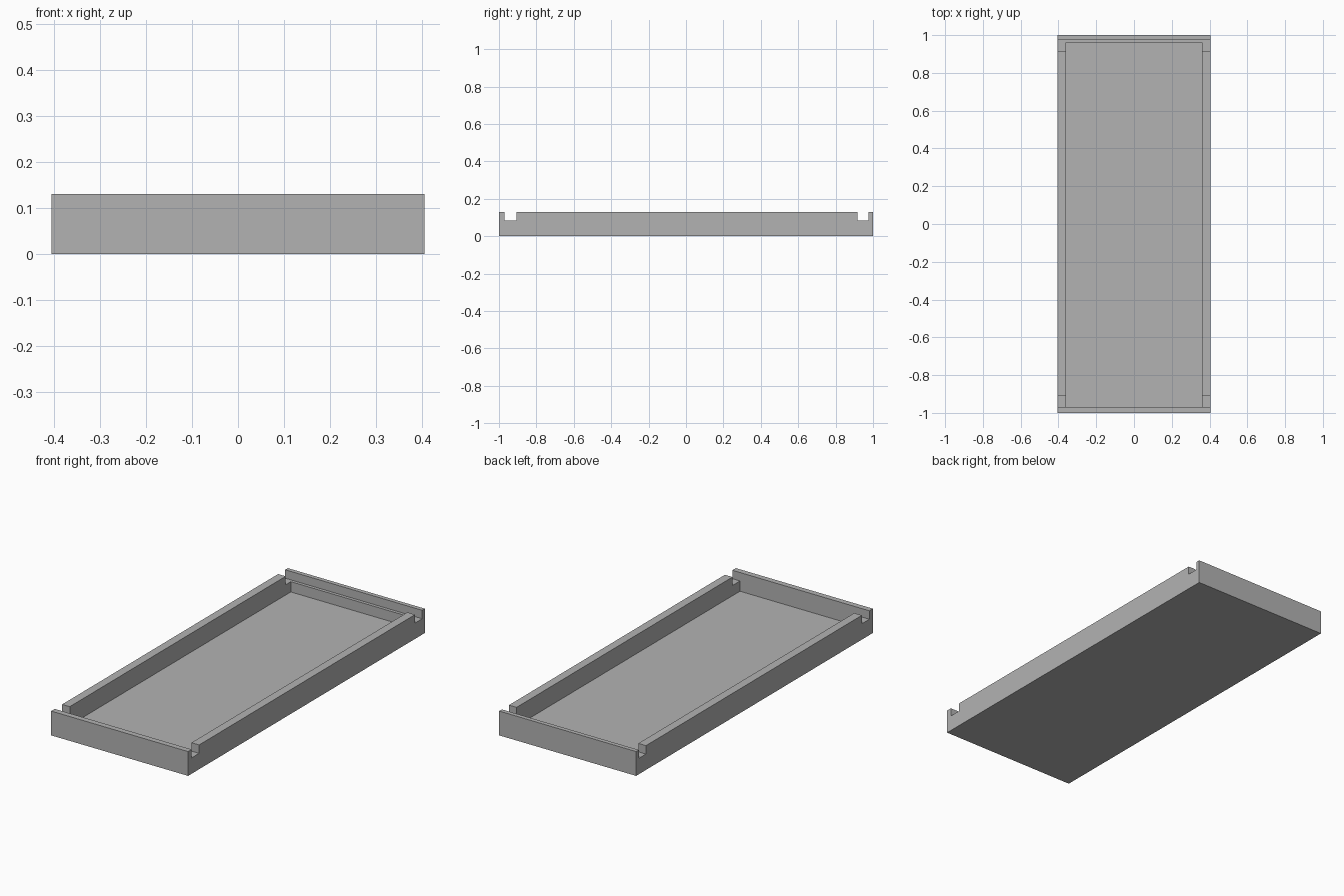
import bpy
import bmesh
from mathutils import Matrix, Vector

cube = bpy.data.objects.get("Cube")
if cube:
    bpy.data.objects.remove(cube, do_unlink=True)

HALF_W, HALF_L, HEIGHT = 0.405, 1.0, 0.13
SIDE_WALL, FLOOR, NOTCH_Z = 0.045, 0.03, 0.085
FRONT_NOTCH = (-0.97, -0.907)
BACK_NOTCH = (0.917, 0.977)
POCKET_Y = (FRONT_NOTCH[0], 0.96)

# Colour
grey = bpy.data.materials.new("plain grey")
grey.use_nodes = True
colour = (0.45, 0.45, 0.45, 1)
grey.diffuse_color = colour
grey.node_tree.nodes["Principled BSDF"].inputs["Base Color"].default_value = colour


def finish(name, bm):
    bmesh.ops.recalc_face_normals(bm, faces=bm.faces)
    mesh = bpy.data.meshes.new(name)
    bm.to_mesh(mesh)
    bm.free()
    mesh.materials.append(grey)
    obj = bpy.data.objects.new(name, mesh)
    bpy.context.collection.objects.link(obj)
    return obj


# Tray body: side profile with two notches, extruded across the width
profile = [(-HALF_L, 0), (HALF_L, 0), (HALF_L, HEIGHT)]
for near, far in (BACK_NOTCH, FRONT_NOTCH):
    profile += [(far, HEIGHT), (far, NOTCH_Z), (near, NOTCH_Z), (near, HEIGHT)]
profile.append((-HALF_L, HEIGHT))

bm = bmesh.new()
face = bm.faces.new([bm.verts.new((-HALF_W, y, z)) for y, z in profile])
side = bmesh.ops.extrude_face_region(bm, geom=[face])["geom"]
bmesh.ops.translate(bm, vec=(2 * HALF_W, 0, 0),
                    verts=[v for v in side if isinstance(v, bmesh.types.BMVert)])
tray = finish("tray", bm)

# Pocket: hollows the tray down to its floor
size = Vector((2 * (HALF_W - SIDE_WALL), POCKET_Y[1] - POCKET_Y[0], HEIGHT))
centre = Vector((0, sum(POCKET_Y) / 2, FLOOR + HEIGHT / 2))
bm = bmesh.new()
bmesh.ops.create_cube(bm, size=1, matrix=Matrix.Translation(centre) @ Matrix.Diagonal(size).to_4x4())
pocket = finish("pocket_cutter", bm)
pocket.hide_render = True

cut = tray.modifiers.new("pocket", "BOOLEAN")
cut.operation = "DIFFERENCE"
cut.solver = "EXACT"
cut.object = pocket
bpy.context.view_layer.objects.active = tray
bpy.ops.object.modifier_apply(modifier=cut.name)
bpy.data.objects.remove(pocket, do_unlink=True)
